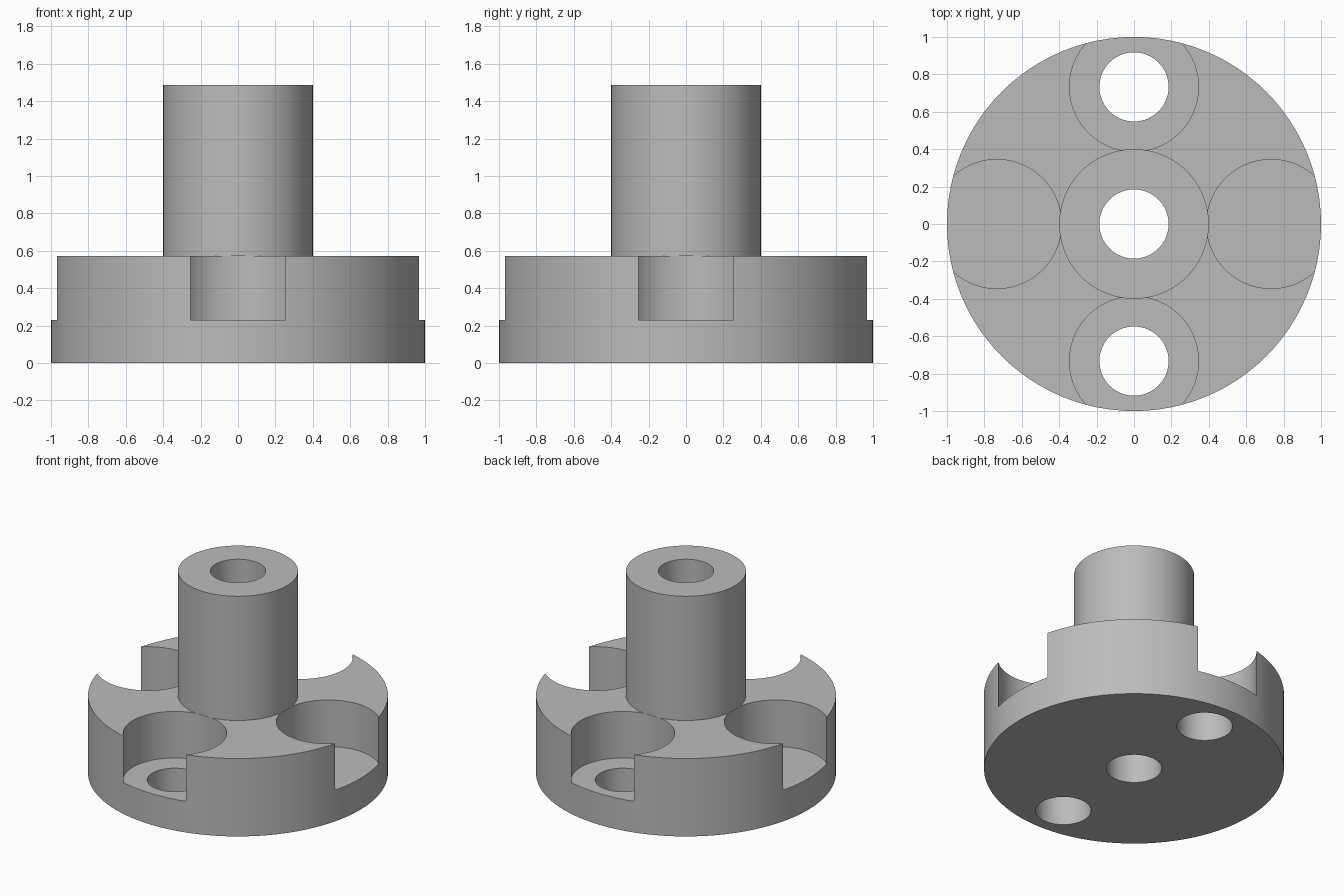
import bpy
import math

cube = bpy.data.objects.get("Cube")
if cube:
    bpy.data.objects.remove(cube, do_unlink=True)

# Main dimensions
FLANGE_R, DECK_Z, FLOOR_Z = 1.0, 0.573, 0.23
SHAFT_R, SHAFT_TOP = 0.4, 1.487
BORE_R = 0.185
POCKET_R, POCKET_OFFSET = 0.345, 0.733
MARGIN = 0.2

grey = bpy.data.materials.new("plain grey")
grey.use_nodes = True
colour = (0.5, 0.5, 0.5, 1)
grey.diffuse_color = colour
grey.node_tree.nodes["Principled BSDF"].inputs["Base Color"].default_value = colour


def cylinder(name, radius, bottom, top, x=0, y=0):
    bpy.ops.mesh.primitive_cylinder_add(
        vertices=96, radius=radius, depth=top - bottom,
        location=(x, y, (bottom + top) / 2))
    obj = bpy.context.object
    obj.name = name
    obj.data.materials.append(grey)
    return obj


def cut(target, *cutter_args):
    cutter = cylinder("cutter", *cutter_args)
    cutter.hide_render = True
    mod = target.modifiers.new("cut", 'BOOLEAN')
    mod.operation = 'DIFFERENCE'
    mod.solver = 'EXACT'
    mod.object = cutter
    bpy.context.view_layer.objects.active = target
    bpy.ops.object.modifier_apply(modifier=mod.name)
    bpy.data.objects.remove(cutter, do_unlink=True)


def finish(obj):
    bpy.ops.object.select_all(action='DESELECT')
    obj.select_set(True)
    bpy.context.view_layer.objects.active = obj
    bpy.ops.object.shade_smooth_by_angle(angle=math.radians(30))


# Flange with four open pockets around the rim
flange = cylinder("flange", FLANGE_R, 0, DECK_Z)
for i in range(4):
    angle = i * math.pi / 2
    cut(flange, POCKET_R, FLOOR_Z, DECK_Z + MARGIN,
        POCKET_OFFSET * math.cos(angle), POCKET_OFFSET * math.sin(angle))

# Bolt holes in the front and back pockets, and the centre bore
for y in (-POCKET_OFFSET, 0, POCKET_OFFSET):
    cut(flange, BORE_R, -MARGIN, DECK_Z + MARGIN, 0, y)
finish(flange)

# Hollow shaft standing on the deck
shaft = cylinder("shaft", SHAFT_R, DECK_Z, SHAFT_TOP)
cut(shaft, BORE_R, DECK_Z - MARGIN, SHAFT_TOP + MARGIN)
finish(shaft)
